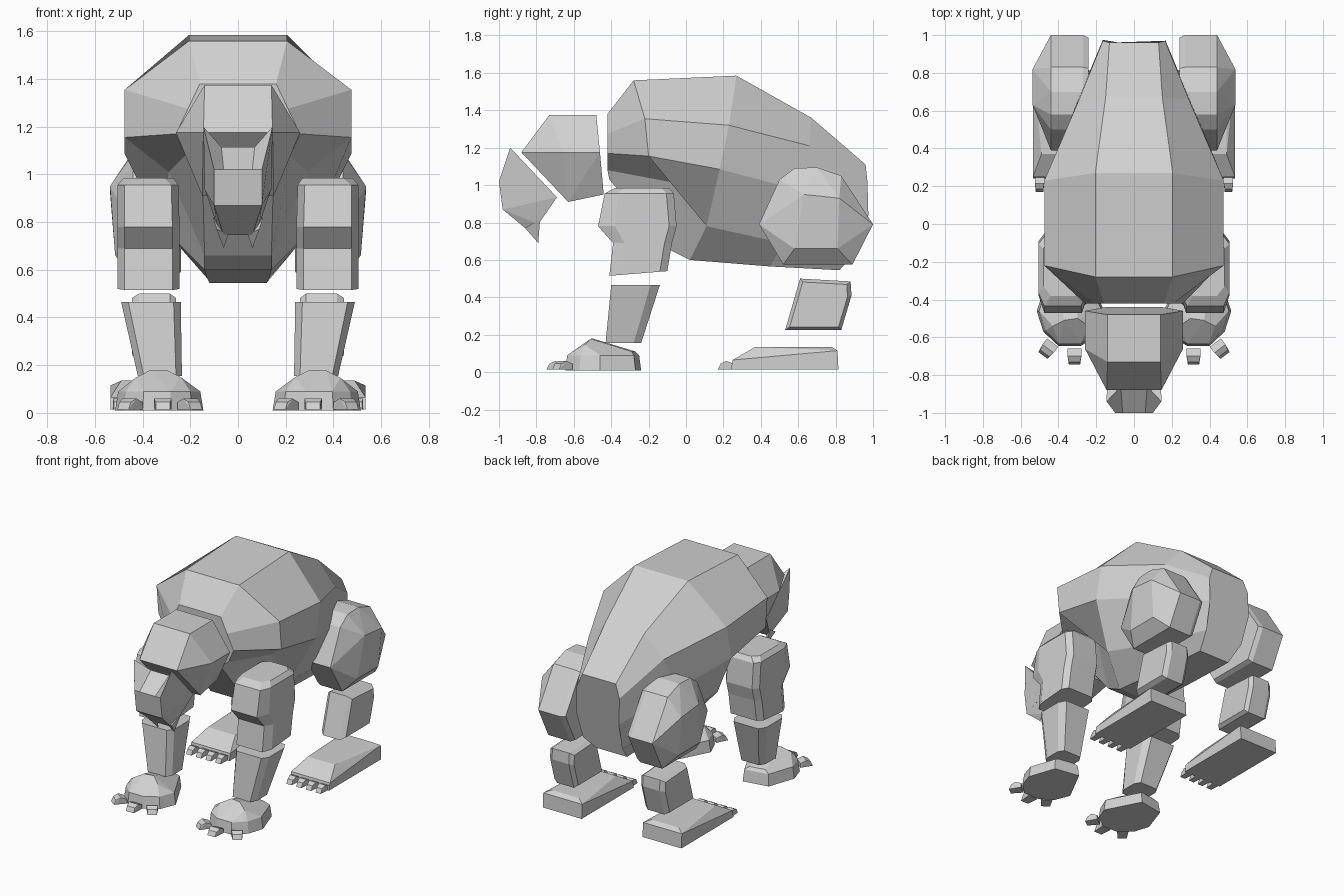
import bpy, bmesh, math
from mathutils import Vector, Matrix

if "Cube" in bpy.data.objects:
    bpy.data.objects.remove(bpy.data.objects["Cube"])

grey = bpy.data.materials.new("light grey")
grey.diffuse_color = (0.64, 0.64, 0.64, 1)
grey.use_nodes = True
grey.node_tree.nodes["Principled BSDF"].inputs["Base Color"].default_value = grey.diffuse_color


def finish(bm, name):
    bmesh.ops.recalc_face_normals(bm, faces=bm.faces)
    me = bpy.data.meshes.new(name)
    bm.to_mesh(me)
    bm.free()
    me.materials.append(grey)
    ob = bpy.data.objects.new(name, me)
    bpy.context.collection.objects.link(ob)
    return ob


def hull(name, pts):
    bm = bmesh.new()
    for p in pts:
        bm.verts.new(p)
    bmesh.ops.convex_hull(bm, input=bm.verts)
    loose = [v for v in bm.verts if not v.link_faces]
    bmesh.ops.delete(bm, geom=loose, context='VERTS')
    bmesh.ops.dissolve_limit(bm, angle_limit=math.radians(3), verts=bm.verts, edges=bm.edges)
    return finish(bm, name)


def loft(name, rings):
    bm = bmesh.new()
    rows = [[bm.verts.new(p) for p in r] for r in rings]
    for a, b in zip(rows, rows[1:]):
        for i in range(len(a)):
            j = (i + 1) % len(a)
            bm.faces.new((a[i], a[j], b[j], b[i]))
    bm.faces.new(rows[0])
    bm.faces.new(rows[-1])
    return finish(bm, name)


def sym(half):
    """Close a right-hand half section with its mirror image."""
    return list(half) + [(-x, y, z) for x, y, z in reversed(half)]


def both(fn, name, data):
    """Build a part on the right and mirrored on the left."""
    for side, s in (("right", 1), ("left", -1)):
        flip = lambda p: (p[0] * s, p[1], p[2])
        d = [flip(p) for p in data] if fn is hull else [[flip(p) for p in r] for r in data]
        fn(side + "_" + name, d)


def octagon(z, x0, x1, y0, y1, c, front, back, dz=0):
    """Chamfered rectangle; c is the chamfer in x, front and back in y; dz tilts it."""
    xy = [(x0 + c, y0), (x1 - c, y0), (x1, y0 + front), (x1, y1 - back),
          (x1 - c, y1), (x0 + c, y1), (x0, y1 - back), (x0, y0 + front)]
    return [(x, y, z + dz * (y - y0) / (y1 - y0)) for x, y in xy]


def slab(outline, centre, layers):
    """Side outline repeated at several x positions with a scale for each."""
    cy, cz = centre
    return [(x, cy + (y - cy) * s, cz + (z - cz) * s) for x, s in layers for y, z in outline]


# body: faceted sections from chest to rump
loft("body", [sym(h) for h in [
    [(.16, -.42, 1.38), (.21, -.42, 1.275), (.26, -.42, 1.17), (.22, -.42, 1.08), (.15, -.41, 1.03)],
    [(.205, -.28, 1.56), (.475, -.22, 1.355), (.475, -.20, 1.155), (.29, -.05, 1.01), (.14, -.10, .66)],
    [(.205, .27, 1.585), (.475, .23, 1.32), (.475, .18, 1.085), (.32, .11, .78), (.14, .02, .60)],
    [(.15, .67, 1.36), (.29, .66, 1.21), (.33, .58, .98), (.24, .52, .69), (.13, .45, .565)],
    [(.13, .96, 1.11), (.165, .97, 1.02), (.165, .975, .84), (.15, .92, .65), (.12, .82, .545)]]])

# head
hull("head", sym([(.14, -.48, 1.375), (.14, -.73, 1.375), (.26, -.46, 1.175), (.26, -.66, 1.175),
                  (.145, -.88, 1.175), (.15, -.44, .95), (.15, -.63, .91)]))

# muzzle, lower jaw and fangs
loft("muzzle", [
    sym([(.07, -.86, 1.115), (.145, -.94, 1.2), (.14, -.69, .935)]),
    sym([(.06, -1.0, 1.02), (.10, -1.0, 1.02), (.10, -.98, .87)])])
hull("jaw", sym([(.10, -.98, .87), (.138, -.69, .935), (.06, -.83, .745), (.09, -.79, .79)]))
both(hull, "fang", [(.04, -.83, .75), (.09, -.86, .77), (.06, -.79, .69), (.105, -.78, .82)])

# front legs
both(loft, "upper_arm", [
    octagon(.985, .27, .48, -.38, -.09, .04, .05, .04),
    octagon(.955, .25, .505, -.435, -.065, .03, .07, .04),
    octagon(.78, .245, .505, -.47, -.05, .03, .09, .04),
    octagon(.69, .245, .505, -.39, -.075, .03, .06, .04),
    octagon(.515, .245, .505, -.41, -.10, .03, .06, .04, .025)])
both(loft, "forearm", [
    octagon(.465, .24, .49, -.40, -.14, .03, .04, .05),
    octagon(.155, .235, .42, -.43, -.24, .025, .04, .04)])

# front paws
sole = [(.145, -.48), (.19, -.59), (.28, -.645), (.4, -.645), (.48, -.57), (.515, -.46), (.45, -.27), (.27, -.24)]
paw = [(x, y, .01) for x, y in sole]
paw += [(.335 + (x - .335) * .93, -.45 + (y + .45) * .95, .09) for x, y in sole]
paw += [(.3, -.5, .18), (.37, -.51, .178), (.3, -.27, .11), (.41, -.29, .11), (.24, -.54, .15), (.43, -.54, .147)]
both(hull, "front_paw", paw)


def claw(name, x, y, turn, w):
    prof = [(.04, .015), (.04, .045), (.0, .06), (-.03, .045), (-.045, .015)]
    rot = Matrix.Rotation(turn, 4, 'Z')
    pts = []
    for s in (-1, 1):
        for py, pz in prof:
            ww = w * (.8 if py < 0 else 1)
            pts.append(tuple(rot @ Vector((s * ww, py, pz)) + Vector((x, y, 0))))
    both(hull, name, pts)


for i, (x, y, t) in enumerate([(.2, -.66, -.6), (.315, -.7, 0), (.455, -.66, .65)]):
    claw("front_claw_%d" % i, x, y, t, .037)

# hind legs: thigh bulges to a ridge high on its outer side
thigh = [(.39, .79), (.5, 1.03), (.58, 1.09), (.7, 1.095), (.83, 1.05), (1.0, .79), (.89, .575), (.52, .575)]
ridge = [(.537, .63, .95), (.537, .82, .93), (.515, .81, .66), (.515, .58, .66)]
both(hull, "thigh", slab(thigh, (.71, .87), [(.24, .95), (.27, 1), (.44, 1)]) + ridge)
shin = [(.61, .5), (.88, .485), (.885, .41), (.83, .225), (.53, .225), (.6, .42)]
both(hull, "shin", slab(shin, (.72, .36), [(.26, .87), (.285, 1), (.415, 1), (.445, .87)]))

# hind feet
both(hull, "hind_foot", [(x, y, z) for x in (.235, .535) for y, z in
                         ((.24, .015), (.25, .065), (.815, .015), (.81, .115))]
     + [(x, y, .135) for x in (.28, .49) for y in (.37, .78)])
for i, x in enumerate((.275, .35, .425, .5)):
    claw("hind_claw_%d" % i, x, .215, 0, .025)
